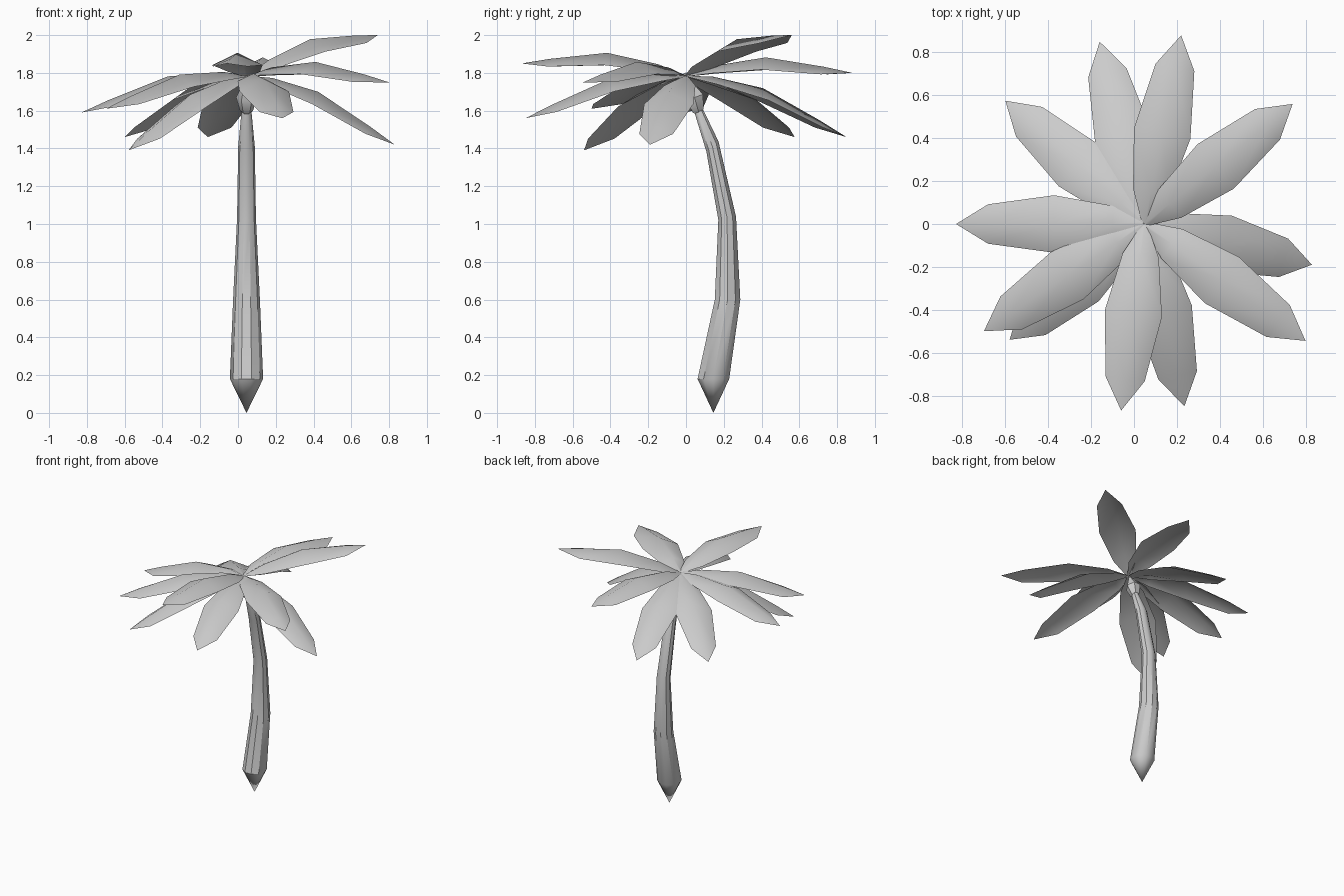
import bpy, bmesh
from math import sin, cos, pi, radians
from mathutils import Vector

if "Cube" in bpy.data.objects:
    bpy.data.objects.remove(bpy.data.objects["Cube"])

CX = 0.045                      # trunk and crown centre in x
CROWN = Vector((0.05, 0.0, 1.785))


def finish(name, bm, angle=35):
    mesh = bpy.data.meshes.new(name)
    bm.to_mesh(mesh)
    bm.free()
    ob = bpy.data.objects.new(name, mesh)
    bpy.context.collection.objects.link(ob)
    bpy.ops.object.select_all(action='DESELECT')
    ob.select_set(True)
    bpy.context.view_layer.objects.active = ob
    bpy.ops.object.shade_smooth_by_angle(angle=radians(angle))
    return ob


def tube(name, bottom, rings, top, sides=10):
    """Skin tilted rings (y, z, radius, tilt) between two end points."""
    bm = bmesh.new()
    loops = []
    for y, z, r, tilt in rings:
        t = radians(tilt)
        loops.append([bm.verts.new((CX + r * cos(2 * pi * i / sides),
                                    y + r * sin(2 * pi * i / sides) * cos(t),
                                    z + r * sin(2 * pi * i / sides) * sin(t)))
                      for i in range(sides)])
    lo, hi = bm.verts.new((CX, *bottom)), bm.verts.new((CX, *top))
    for i in range(sides):
        j = (i + 1) % sides
        for a, b in zip(loops, loops[1:]):
            bm.faces.new((a[i], a[j], b[j], b[i]))
        bm.faces.new((lo, loops[0][j], loops[0][i]))
        bm.faces.new((hi, loops[-1][i], loops[-1][j]))
    return finish(name, bm)


def leaf(name, tip):
    """Arched strip from the crown to a tip, with a raised middle rib."""
    bm = bmesh.new()
    span = Vector(tip) - CROWN
    side = Vector((-span.y, span.x, 0)).normalized()
    up = Vector((0, 0, 1))
    rows = []
    # position along leaf, half width, rise of rib, drop of edges
    for t, w, rise, drop in ((0, 0.012, 0, 0.005), (0.17, 0.085, 0.05, 0.04),
                             (0.48, 0.134, 0.09, 0.065), (0.83, 0.092, 0.035, 0.04)):
        mid = CROWN + span * t + up * rise
        rows.append([bm.verts.new(mid + side * w * s - up * drop * abs(s))
                     for s in (-1, 0, 1)])
    end = bm.verts.new(tip)
    for a, b in zip(rows, rows[1:]):
        for k in (0, 1):
            bm.faces.new((a[k], b[k], b[k + 1], a[k + 1]))
    for k in (0, 1):
        bm.faces.new((rows[-1][k], end, rows[-1][k + 1]))
    return finish(name, bm, 50)


# Curved trunk with a pointed foot
tube("trunk", (0.145, 0.0),
     [(0.145, 0.18, 0.088, 0), (0.22, 0.60, 0.071, 0), (0.218, 1.03, 0.05, 10),
      (0.14, 1.41, 0.044, 40), (0.055, 1.63, 0.023, 30)], (0.03, 1.70))

# Small flared bud that carries the leaves
tube("crown_bud", (0.07, 1.57),
     [(0.065, 1.60, 0.035, 20), (0.045, 1.67, 0.055, 20)], (0.0, 1.79), sides=6)

# Leaves, one per tip
TIPS = [(-0.16, 0.85, 1.46), (0.22, 0.88, 1.80), (0.74, 0.56, 2.00),
        (0.83, -0.19, 1.42), (0.80, -0.545, 1.75), (0.235, -0.85, 1.56),
        (-0.06, -0.87, 1.85), (-0.70, -0.50, 1.61), (-0.58, -0.54, 1.39),
        (-0.83, 0.0, 1.59), (-0.60, 0.575, 1.46)]
for n, tip in enumerate(TIPS, 1):
    leaf(f"leaf_{n}", tip)
